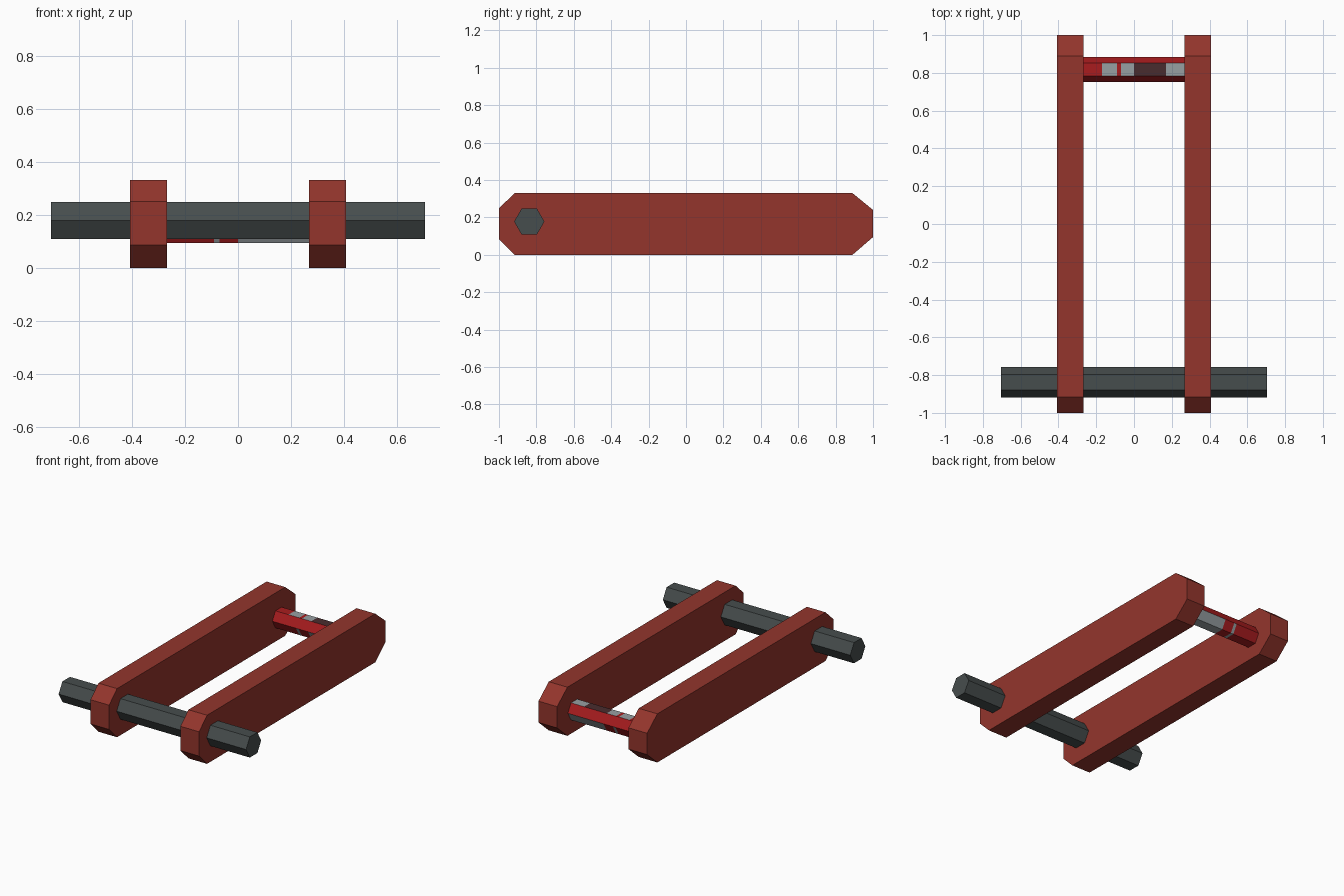
import bpy, bmesh, math

if "Cube" in bpy.data.objects:
    bpy.data.objects.remove(bpy.data.objects["Cube"])


def material(name, r, g, b):
    m = bpy.data.materials.new(name)
    m.diffuse_color = (*[(c / 255) ** 2.2 for c in (r, g, b)], 1)
    m.use_nodes = True
    m.node_tree.nodes["Principled BSDF"].inputs["Base Color"].default_value = m.diffuse_color
    return m


BRICK = material("brick red", 146, 56, 48)
IRON = material("dark iron", 72, 78, 78)
RED = material("bright red", 168, 34, 36)
STEEL = material("pale steel", 150, 158, 161)
SHADE = material("dark brown", 74, 48, 50)


def extrude_x(name, profile, xs, mats, rule=None):
    """Closed solid from a y-z profile swept through the x stations."""
    bm = bmesh.new()
    rings = [[bm.verts.new((x, y, z)) for y, z in profile] for x in xs]
    n = len(profile)
    for i in range(len(xs) - 1):
        for j in range(n):
            k = (j + 1) % n
            f = bm.faces.new((rings[i][j], rings[i][k], rings[i + 1][k], rings[i + 1][j]))
            if rule:
                f.material_index = rule((xs[i] + xs[i + 1]) / 2, j)
    bm.faces.new(rings[0])
    bm.faces.new(rings[-1])
    bmesh.ops.recalc_face_normals(bm, faces=bm.faces[:])
    mesh = bpy.data.meshes.new(name)
    bm.to_mesh(mesh)
    bm.free()
    for m in mats:
        mesh.materials.append(m)
    ob = bpy.data.objects.new(name, mesh)
    bpy.context.collection.objects.link(ob)
    return ob


def hexagon(y, z, r):
    return [(y + r * math.cos(math.radians(60 * i)), z + r * math.sin(math.radians(60 * i)))
            for i in range(6)]


# Side plates with clipped corners
plate = [(-1, 0.085), (-0.915, 0), (0.89, 0), (1, 0.095),
         (1, 0.24), (0.89, 0.33), (-0.915, 0.33), (-1, 0.25)]
for side, s in (("left", -1), ("right", 1)):
    extrude_x(side + "_plate", plate, (s * 0.268, s * 0.408), [BRICK])

# Front axle
extrude_x("front_axle", hexagon(-0.838, 0.178, 0.081), (-0.704, 0.704), [IRON])


# Rear pin: red sides, patched steel and brown on the top and underside
def patch(x, side):
    if side in (0, 2):          # sloping upper sides
        return 0
    if side == 1:               # top
        if 0 < x < 0.17:
            return 2
        return 0 if x < -0.17 or -0.09 < x < -0.07 else 1
    return 1 if x > 0 or -0.09 < x < -0.07 else 0


extrude_x("rear_pin", hexagon(0.818, 0.151, 0.067),
          (-0.27, -0.17, -0.09, -0.07, 0, 0.17, 0.27), [RED, STEEL, SHADE], patch)
